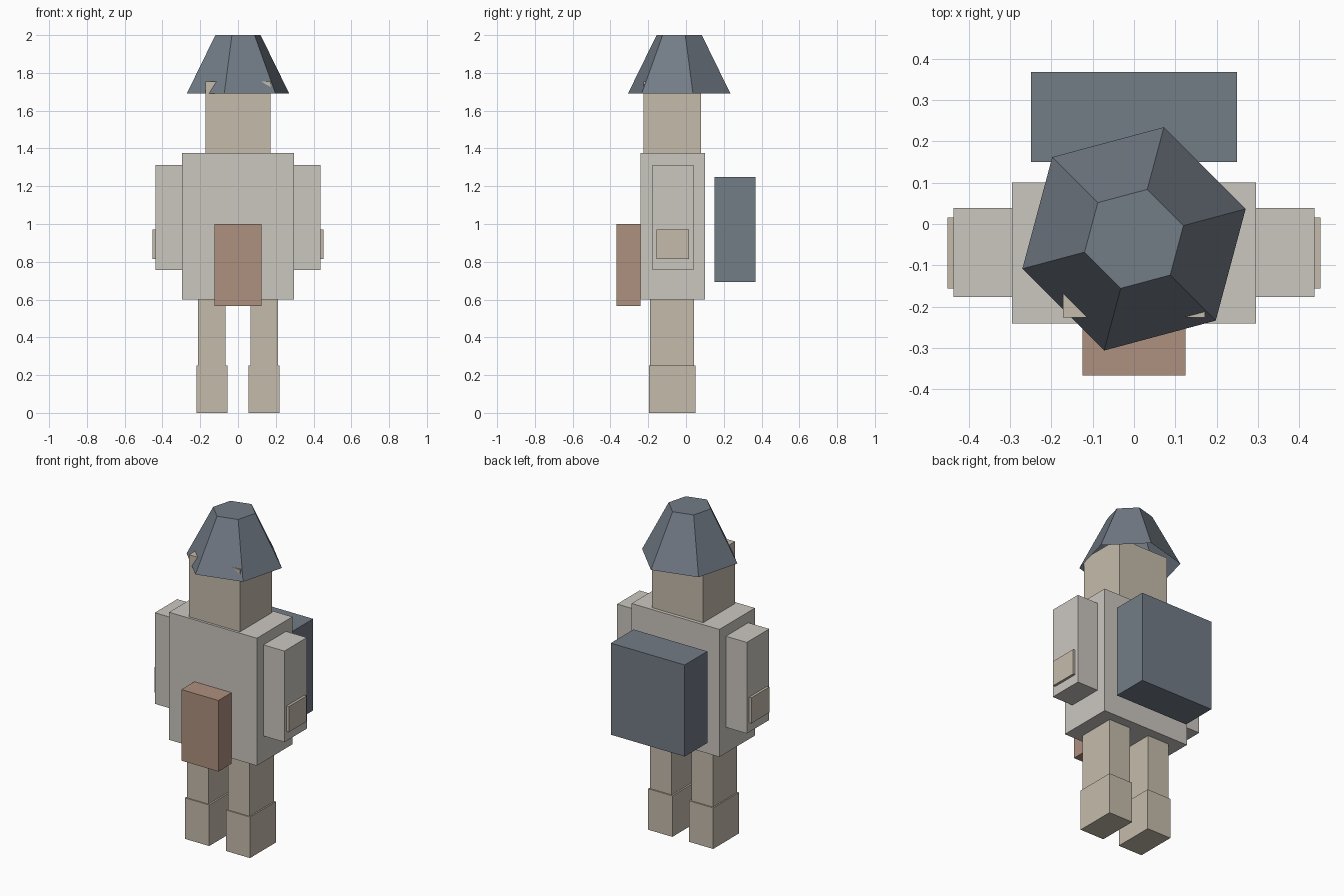
import bpy, bmesh
from math import cos, sin, radians

if "Cube" in bpy.data.objects:
    bpy.data.objects.remove(bpy.data.objects["Cube"])


def material(name, rgb):
    m = bpy.data.materials.new(name)
    m.diffuse_color = (*rgb, 1)
    m.use_nodes = True
    m.node_tree.nodes["Principled BSDF"].inputs["Base Color"].default_value = m.diffuse_color
    return m


skin = material("tan", (0.56, 0.50, 0.41))
cloth = material("pale_cloth", (0.60, 0.57, 0.53))
slate = material("slate", (0.17, 0.20, 0.24))
leather = material("leather", (0.42, 0.28, 0.21))


def add_object(name, bm, mat):
    mesh = bpy.data.meshes.new(name)
    bm.to_mesh(mesh)
    bm.free()
    mesh.materials.append(mat)
    bpy.context.collection.objects.link(bpy.data.objects.new(name, mesh))


def box(name, x, y, z, mat):
    """Box from (min, max) ranges."""
    bm = bmesh.new()
    bmesh.ops.create_cube(bm, size=1)
    for v in bm.verts:
        v.co = [r[0] + (c + 0.5) * (r[1] - r[0]) for c, r in zip(v.co, (x, y, z))]
    add_object(name, bm, mat)


# Body, head and carried items
box("torso", (-0.296, 0.296), (-0.241, 0.101), (0.60, 1.377), cloth)
box("head", (-0.172, 0.172), (-0.226, 0.08), (1.377, 1.755), skin)
box("backpack", (-0.249, 0.249), (0.15, 0.368), (0.692, 1.25), slate)
box("front_pouch", (-0.125, 0.125), (-0.367, -0.241), (0.567, 1.0), leather)

# Mirrored limbs
for side, s in (("right", 1), ("left", -1)):
    def limb(name, x0, x1, y, z, mat):
        box(f"{side}_{name}", sorted((s * x0, s * x1)), y, z, mat)
    limb("arm", 0.296, 0.437, (-0.177, 0.039), (0.757, 1.312), cloth)
    limb("hand", 0.30, 0.452, (-0.156, 0.016), (0.814, 0.97), skin)
    limb("leg", 0.066, 0.211, (-0.19, 0.043), (0.25, 0.60), skin)
    limb("foot", 0.056, 0.219, (-0.197, 0.051), (0.0, 0.25), skin)

# Six-sided hood, open underneath
bm = bmesh.new()
rings = [[bm.verts.new((r * cos(radians(15 + 60 * i)),
                        r * sin(radians(15 + 60 * i)) - 0.036, z))
          for i in range(6)] for r, z in ((0.28, 1.692), (0.124, 2.0))]
low, high = rings
for i in range(6):
    j = (i + 1) % 6
    bm.faces.new((low[i], low[j], high[j], high[i]))
bm.faces.new(high)
add_object("hood", bm, slate)
